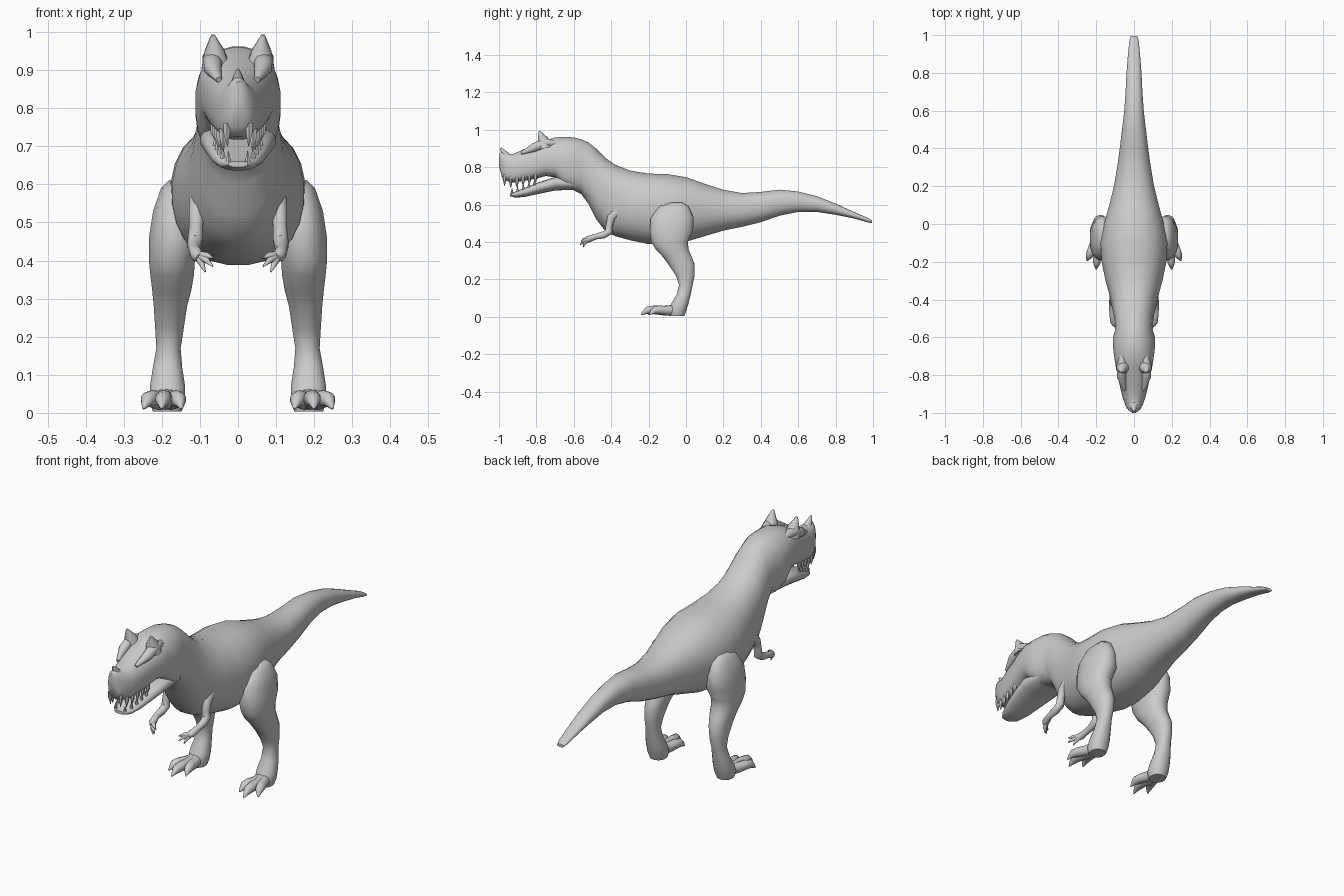
import bpy
import bmesh
import math
from mathutils import Vector

default_cube = bpy.data.objects.get("Cube")
if default_cube:
    bpy.data.objects.remove(default_cube, do_unlink=True)

skin = bpy.data.materials.new("plain_grey")
skin.use_nodes = True
grey = (0.6, 0.6, 0.6, 1)
skin.diffuse_color = grey
skin.node_tree.nodes["Principled BSDF"].inputs["Base Color"].default_value = grey
made = []


def power(value, exponent):
    return math.copysign(abs(value) ** exponent, value)


def loft(name, rings, sides=12, mirrored=False):
    """Skin a row of rings: (centre, side axis, up axis, upper and lower roundness)."""
    bm = bmesh.new()
    rows = []
    for centre, u, v, upper, lower in rings:
        row = []
        for i in range(sides):
            a = 2 * math.pi * (i + 0.5) / sides
            e = upper if math.sin(a) > 0 else lower
            row.append(bm.verts.new(centre + u * power(math.cos(a), e) + v * power(math.sin(a), e)))
        rows.append(row)
    for low, high in zip(rows, rows[1:]):
        for i in range(sides):
            j = (i + 1) % sides
            bm.faces.new((low[i], low[j], high[j], high[i]))
    bm.faces.new(rows[0])
    bm.faces.new(rows[-1])
    bmesh.ops.recalc_face_normals(bm, faces=bm.faces)
    mesh = bpy.data.meshes.new(name)
    bm.to_mesh(mesh)
    bm.free()
    mesh.materials.append(skin)
    obj = bpy.data.objects.new(name, mesh)
    bpy.context.collection.objects.link(obj)
    if mirrored:
        obj.modifiers.new("Mirror", "MIRROR")
    made.append(obj)
    return obj


def slices(name, rows, upper, lower, sides=24):
    """Loft along y from rows of (y, top, bottom, half width)."""
    rings = []
    for y, top, bottom, width in rows:
        head = y < -0.57
        rings.append((Vector((0, y, (top + bottom) / 2)), Vector((width, 0, 0)),
                      Vector((0, 0, (top - bottom) / 2)),
                      upper if head else 0.9, lower if head else 0.9))
    return loft(name, rings, sides)


def tube(name, path, mirrored=True, sides=10):
    """Round limb along a path of (x, y, z, radius)."""
    points = [Vector(p[:3]) for p in path]
    rings = []
    for i, p in enumerate(path):
        along = (points[min(i + 1, len(path) - 1)] - points[max(i - 1, 0)]).normalized()
        guide = Vector((1, 0, 0)) if abs(along.x) < 0.8 else Vector((0, 0, 1))
        v = along.cross(guide).normalized()
        rings.append((points[i], v.cross(along) * p[3], v * p[3], 1, 1))
    return loft(name, rings, sides, mirrored)


# Tail, trunk, neck and skull in one skin
body_rows = [
    (0.995, .515, .5, .018), (.97, .53, .505, .025), (.9, .56, .525, .032),
    (.8, .605, .545, .04), (.7, .645, .56, .045), (.6, .67, .56, .052),
    (.5, .68, .54, .064), (.4, .668, .505, .076), (.3, .662, .48, .09),
    (.2, .68, .46, .107), (.1, .712, .43, .132), (0, .748, .4, .16),
    (-.1, .764, .387, .178), (-.2, .767, .387, .173), (-.3, .783, .408, .152),
    (-.38, .815, .43, .13), (-.43, .85, .455, .12), (-.48, .9, .52, .108),
    (-.52, .932, .6, .102), (-.56, .95, .655, .1), (-.6, .96, .675, .112),
    (-.65, .963, .69, .112), (-.7, .96, .745, .106), (-.75, .942, .752, .098),
    (-.8, .92, .738, .087), (-.86, .9, .728, .075), (-.92, .872, .718, .06),
    (-.96, .872, .726, .046), (-.985, .882, .75, .03), (-1, .87, .81, .01),
]
slices("body", body_rows, 0.95, 0.65)

# Lower jaw
jaw_rows = [
    (-.58, .74, .68, .088), (-.7, .748, .674, .1), (-.78, .722, .658, .086),
    (-.86, .69, .641, .068), (-.91, .67, .636, .05), (-.94, .66, .645, .026),
]
slices("lower_jaw", jaw_rows, 0.6, 1.0, 16)

# Brow horns, brow ridges and nose horn
tube("brow_horn", [(.058, -.755, .905, .04), (.062, -.765, .95, .027), (.066, -.785, .992, .005)])
tube("brow_ridge", [(.062, -.69, .925, .012), (.066, -.75, .93, .028),
                    (.066, -.81, .905, .024), (.05, -.88, .875, .008)])
tube("nose_horn", [(0, -.955, .85, .025), (0, -.975, .88, .014), (0, -.992, .902, .004)], False)


def lip(rows, y):
    """Width, top and bottom of a row of slices at a given y."""
    for a, b in zip(rows, rows[1:]):
        if b[0] <= y <= a[0]:
            t = (y - a[0]) / (b[0] - a[0])
            return [a[k] + t * (b[k] - a[k]) for k in (3, 1, 2)]


# Teeth along both lips
for i in range(6):
    y = -.97 + i * .033
    width, top, bottom = lip(body_rows, y)
    x = width * .74
    tube(f"upper_tooth_{i + 1}", [(x, y, bottom + .025, .011), (x, y, bottom, .01),
                                  (x * .95, y, bottom - .036 + i * .003, .001)], sides=6)
for i in range(5):
    y = -.93 + i * .03
    width, top, bottom = lip(jaw_rows, y)
    x = width * .74
    tube(f"lower_tooth_{i + 1}", [(x, y, top - .014, .008), (x, y, top, .007),
                                  (x, y, top + .024, .001)], sides=6)

# Legs: rows of (height, front, back, inner, outer)
leg_rows = [
    (.612, -.08, -.02, .15, .18), (.59, -.145, .015, .12, .203),
    (.53, -.19, .043, .11, .224), (.46, -.196, .04, .1, .235),
    (.4, -.188, .012, .112, .235), (.36, -.163, .015, .115, .231),
    (.32, -.125, .032, .122, .226), (.28, -.095, .048, .133, .222),
    (.22, -.055, .047, .142, .218), (.17, -.038, .036, .15, .215),
    (.12, -.05, .026, .146, .224), (.07, -.08, .014, .138, .232),
    (.03, -.095, .002, .138, .233), (.004, -.09, -.008, .147, .224),
]
loft("leg", [(Vector(((inner + outer) / 2, (front + back) / 2, z)),
              Vector(((outer - inner) / 2, 0, 0)), Vector((0, (back - front) / 2, 0)), 0.9, 0.9)
             for z, front, back, inner, outer in leg_rows], 16, True)

# Three clawed toes on each foot
ankle = Vector((.186, -.045))
for label, tip in {"outer": (.248, -.195), "middle": (.2, -.24), "inner": (.148, -.2)}.items():
    path = []
    for t, z, radius in ((0, .036, .03), (.4, .033, .025), (.65, .037, .023),
                         (.82, .035, .02), (.9, .025, .013), (1, .011, .003)):
        spot = ankle.lerp(Vector(tip), t)
        path.append((spot.x, spot.y, z, radius))
    tube(label + "_toe", path)

# Small arms with three fingers
tube("arm", [(.1, -.37, .56, .03), (.108, -.4, .53, .022), (.11, -.41, .49, .019),
             (.112, -.412, .455, .021), (.114, -.44, .438, .019), (.115, -.485, .428, .015),
             (.108, -.52, .415, .018), (.1, -.535, .407, .012)])
for label, tip in {"upper": (.062, -.56, .405), "middle": (.066, -.565, .385),
                   "lower": (.086, -.55, .37)}.items():
    wrist = Vector((.108, -.515, .415))
    end = Vector(tip)
    knuckle = wrist.lerp(end, .55) + Vector((0, -.008, .004))
    tube(label + "_finger", [(*wrist, .011), (*knuckle, .009), (*end, .002)], sides=8)

# Smooth skin with crisp ridges
bpy.ops.object.select_all(action="DESELECT")
for obj in made:
    obj.select_set(True)
bpy.context.view_layer.objects.active = made[0]
bpy.ops.object.shade_smooth_by_angle(angle=math.radians(50))
